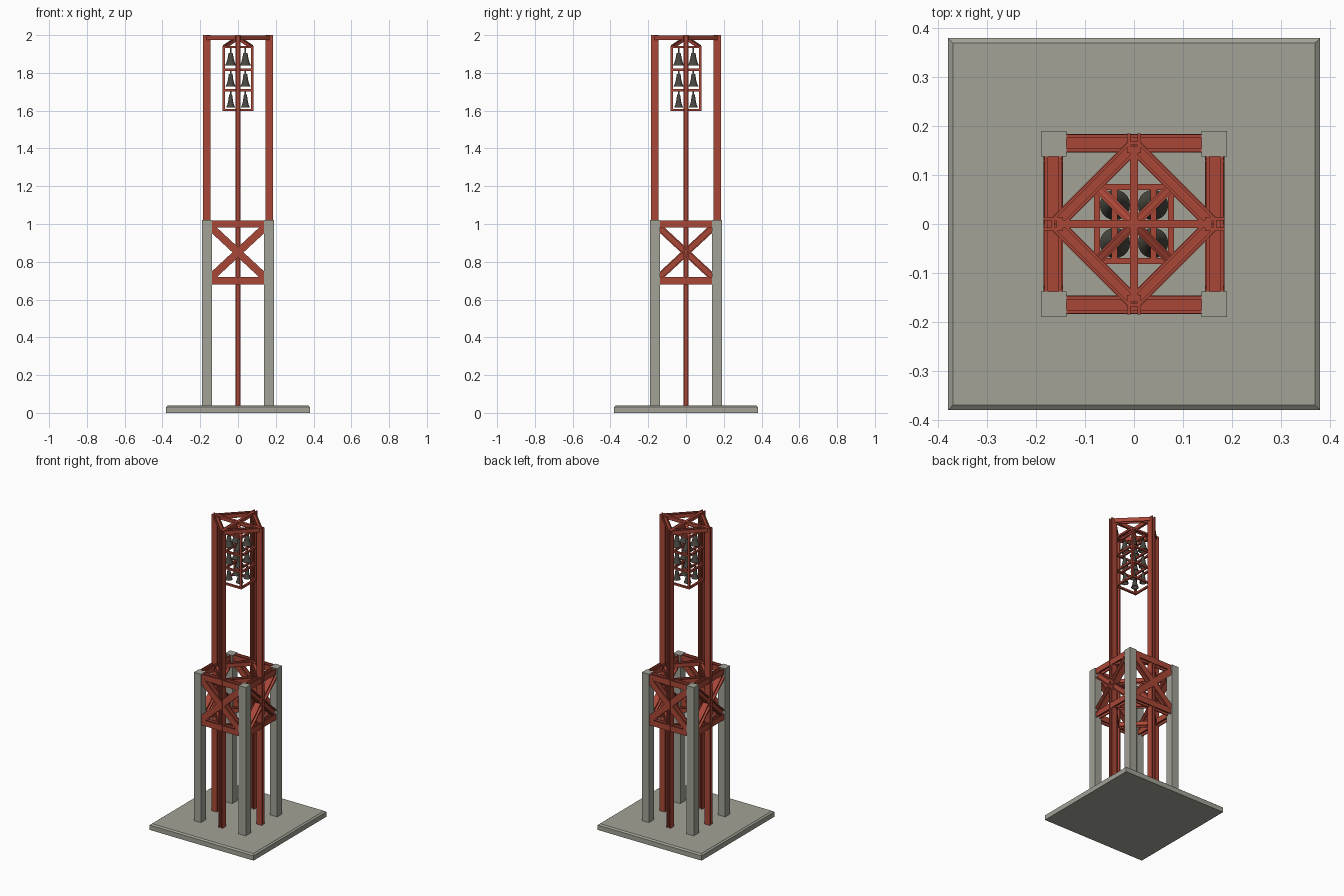
import bpy, bmesh, math
from mathutils import Vector

if "Cube" in bpy.data.objects:
    bpy.data.objects.remove(bpy.data.objects["Cube"])


def material(name, rgb):
    m = bpy.data.materials.new(name)
    m.diffuse_color = (*rgb, 1)
    m.use_nodes = True
    m.node_tree.nodes["Principled BSDF"].inputs["Base Color"].default_value = m.diffuse_color
    return m


RED = material("red_steel", (0.40, 0.062, 0.038))
CONCRETE = material("concrete", (0.36, 0.36, 0.31))
BRONZE = material("dark_bronze", (0.065, 0.062, 0.05))


def finish(bm, name, mat):
    bmesh.ops.recalc_face_normals(bm, faces=bm.faces)
    me = bpy.data.meshes.new(name)
    bm.to_mesh(me)
    bm.free()
    me.materials.append(mat)
    ob = bpy.data.objects.new(name, me)
    bpy.context.collection.objects.link(ob)
    return ob


def extrude_profile(bm, pts, a, b, u):
    """Sweep a closed profile from a to b; profile x follows u."""
    a, b = Vector(a), Vector(b)
    axis = (b - a).normalized()
    u = Vector(u)
    u = (u - axis * u.dot(axis)).normalized()
    v = axis.cross(u)
    ends = [[bm.verts.new(p + u * x + v * y) for x, y in pts] for p in (a, b)]
    n = len(pts)
    for i in range(n):
        j = (i + 1) % n
        bm.faces.new((ends[0][i], ends[0][j], ends[1][j], ends[1][i]))
    bm.faces.new(ends[0][::-1])
    bm.faces.new(ends[1])


def h_beam(bm, a, b, u, depth, width, t=0.007):
    """H section: flanges face +-u, width runs across them."""
    d, w, i, h = depth / 2, width / 2, depth / 2 - t, t / 2
    pts = [(-d, -w), (-i, -w), (-i, -h), (i, -h), (i, -w), (d, -w),
           (d, w), (i, w), (i, h), (-i, h), (-i, w), (-d, w)]
    extrude_profile(bm, pts, a, b, u)


def bar(bm, a, b, u, w, h):
    w, h = w / 2, h / 2
    extrude_profile(bm, [(-w, -h), (w, -h), (w, h), (-w, h)], a, b, u)


def spin(x, y, z, k):
    """Quarter turns about the vertical axis."""
    for _ in range(k % 4):
        x, y = -y, x
    return (x, y, z)


# Base slab with chamfered top edge
bm = bmesh.new()
rings = [[bm.verts.new(spin(r, r, z, k)) for k in range(4)]
         for r, z in ((0.38, 0), (0.38, 0.032), (0.37, 0.04))]
for lo, hi in zip(rings, rings[1:]):
    for k in range(4):
        bm.faces.new((lo[k], lo[(k + 1) % 4], hi[(k + 1) % 4], hi[k]))
bm.faces.new(rings[0])
bm.faces.new(rings[-1])
finish(bm, "base_slab", CONCRETE)

# Concrete corner pillars
bm = bmesh.new()
for k in range(4):
    bar(bm, spin(0.164, 0.164, 0.035, k), spin(0.164, 0.164, 1.02, k),
        (1, 0, 0), 0.052, 0.052)
finish(bm, "corner_pillars", CONCRETE)

# Tall steel columns, one in the middle of each side
bm = bmesh.new()
for k in range(4):
    h_beam(bm, spin(0, -0.165, 0.035, k), spin(0, -0.165, 2.0, k),
           spin(1, 0, 0, k), 0.028, 0.04)
finish(bm, "tall_columns", RED)

# Middle truss: horizontal beams and crossed braces between pillars
bm = bmesh.new()
for k in range(4):
    out = spin(0, -1, 0, k)
    for z in (0.70, 1.0):
        h_beam(bm, spin(-0.14, -0.165, z, k), spin(0.14, -0.165, z, k),
               out, 0.036, 0.038)
finish(bm, "truss_beams", RED)

bm = bmesh.new()
for k in range(4):
    out = spin(0, -1, 0, k)
    for s in (-1, 1):
        a, b = spin(-0.14 * s, -0.165, 0.72, k), spin(0.14 * s, -0.165, 0.98, k)
        # braces on the x sides are turned a quarter turn about their length
        u = out if k % 2 == 0 else (Vector(b) - Vector(a)).cross(Vector(out))
        h_beam(bm, a, b, u, 0.038, 0.04)
finish(bm, "truss_braces", RED)

# Diamond rings tying the columns together
bm = bmesh.new()
for z, depth in ((0.70, 0.03), (1.0, 0.03), (1.986, 0.028)):
    for k in range(4):
        h_beam(bm, spin(0, -0.16, z, k), spin(0.16, 0, z, k),
               spin(1, -1, 0, k), depth, 0.026, 0.006)
finish(bm, "diamond_rings", RED)

# Top cross beams
bm = bmesh.new()
bar(bm, (-0.16, 0, 1.988), (0.16, 0, 1.988), (0, 1, 0), 0.016, 0.022)
bar(bm, (0, -0.16, 1.988), (0, 0.16, 1.988), (1, 0, 0), 0.016, 0.022)
finish(bm, "top_cross", RED)

# Bell cage: corner posts, level rings, hanging bars and hip struts
LEVELS = (1.604, 1.708, 1.817, 1.937)
C = 0.076
bm = bmesh.new()
for k in range(4):
    bar(bm, spin(C, C, 1.598, k), spin(C, C, 1.943, k), (1, 0, 0), 0.012, 0.012)
    for z in LEVELS:
        bar(bm, spin(-C, -C, z, k), spin(C, -C, z, k), (0, 0, 1), 0.012, 0.012)
    h_beam(bm, spin(C - 0.006, C - 0.006, 1.94, k), spin(0, 0, 1.985, k),
           spin(-1, 1, 0, k), 0.02, 0.016, 0.005)
for z in LEVELS[1:]:
    for x in (-0.04, 0.04):
        bar(bm, (x, -C, z), (x, C, z), (1, 0, 0), 0.012, 0.012)
finish(bm, "bell_cage", RED)

# Bells: four per level, slimmer towards the bottom
PROFILE = ((0, 1), (0.3, 1), (0.4, 0.9), (0.5, 0.6), (0.7, 0.25),
           (1, 0), (0.85, 0), (0.5, 0.3), (0, 0.8))
SEG = 20
for level, (z0, r) in enumerate(((1.618, 0.023), (1.727, 0.027), (1.838, 0.031))):
    bm = bmesh.new()
    for k in range(4):
        cx, cy, _ = spin(0.039, 0.039, 0, k)
        rows = []
        for pr, pz in PROFILE:
            n = 1 if pr == 0 else SEG
            rows.append([bm.verts.new((
                cx + r * pr * math.cos(math.tau * i / SEG),
                cy + r * pr * math.sin(math.tau * i / SEG),
                z0 + 0.068 * pz)) for i in range(n)])
        for p, q in zip(rows, rows[1:]):
            for i in range(SEG):
                j = (i + 1) % SEG
                loop = [p[i % len(p)], p[j % len(p)], q[j % len(q)], q[i % len(q)]]
                bm.faces.new(list(dict.fromkeys(loop)))
        # hanger rod up to the bar
        bar(bm, (cx, cy, z0 + 0.06), (cx, cy, LEVELS[level + 1]),
            (1, 0, 0), 0.007, 0.007)
    ob = finish(bm, f"bells_level_{level + 1}", BRONZE)
    bpy.context.view_layer.objects.active = ob
    ob.select_set(True)
    bpy.ops.object.shade_smooth_by_angle(angle=math.radians(40))
    ob.select_set(False)
